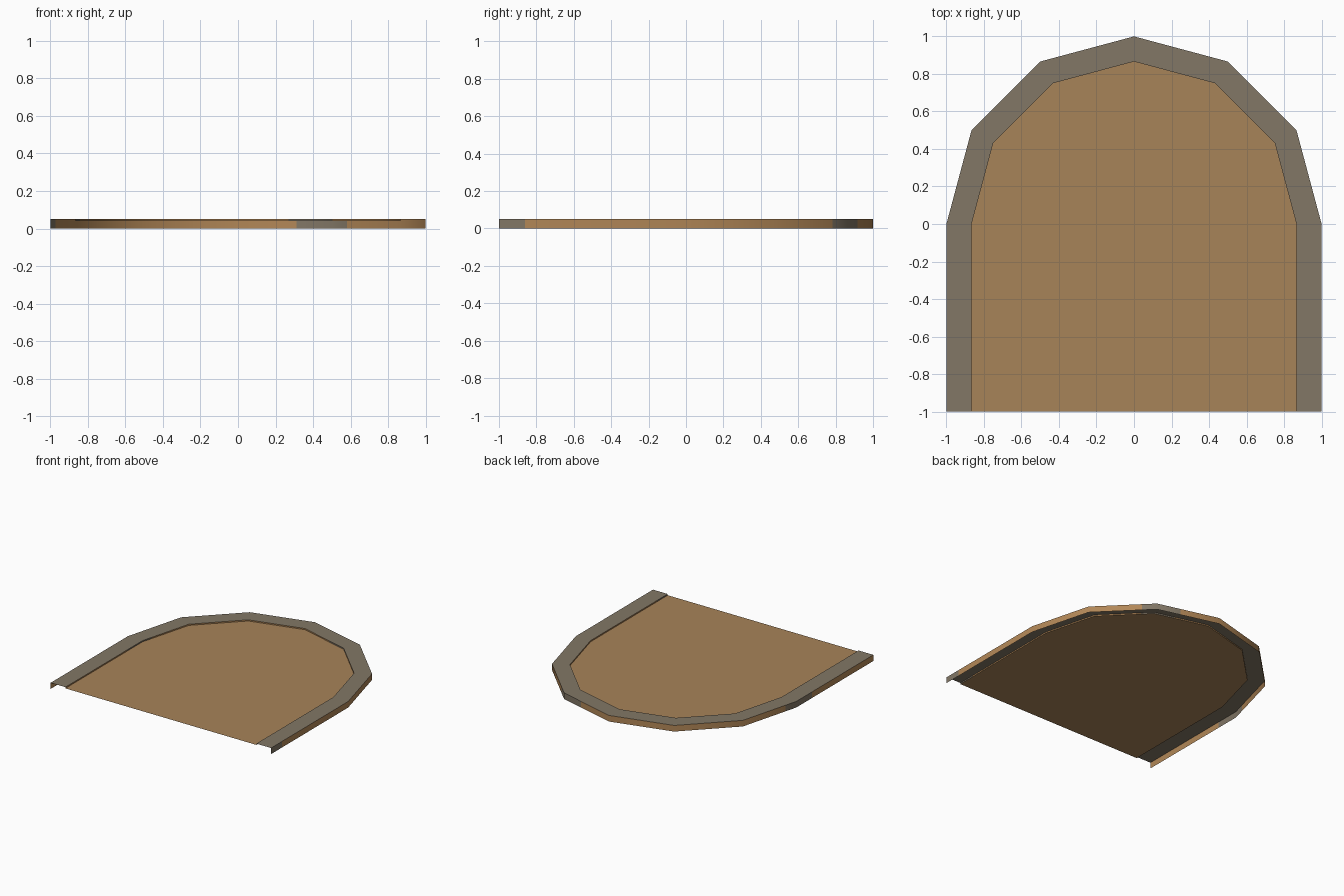
import bpy, math

if "Cube" in bpy.data.objects:
    bpy.data.objects.remove(bpy.data.objects["Cube"])

H, PANEL_Z, INNER = 0.05, 0.04, 0.866


def material(name, rgb):
    m = bpy.data.materials.new(name)
    lin = [((c / 255 + 0.055) / 1.055) ** 2.4 for c in rgb]
    m.diffuse_color = (*lin, 1)
    m.use_nodes = True
    m.node_tree.nodes["Principled BSDF"].inputs["Base Color"].default_value = m.diffuse_color
    return m


tan = material("tan panel", (167, 131, 89))
wood = material("warm wood edge", (178, 135, 87))
grey = material("weathered grey", (130, 119, 102))


def make(name, verts, faces, mats):
    me = bpy.data.meshes.new(name)
    me.from_pydata(verts, [], faces)
    for m in mats:
        me.materials.append(m)
    ob = bpy.data.objects.new(name, me)
    bpy.context.collection.objects.link(ob)
    return ob


# Arch outline: straight legs joined by a six-sided half circle
corners = [(1, -1)]
corners += [(math.cos(math.pi * i / 6), math.sin(math.pi * i / 6)) for i in range(7)]
corners += [(-1, -1)]

# Grey worn patches on the edges, as distances along the outline
patches = [(0, 0.14), (1.92, 2.23), (4.0, 4.31)]
path, dist = [(corners[0], 0.0)], 0.0
for a, b in zip(corners, corners[1:]):
    length = math.dist(a, b)
    for cut in sorted(c for p in patches for c in p):
        if dist + 0.001 < cut < dist + length - 0.001:
            t = (cut - dist) / length
            path.append(((a[0] + (b[0] - a[0]) * t, a[1] + (b[1] - a[1]) * t), cut))
    dist += length
    path.append((b, dist))


def inset(p):
    return p[0] * INNER, p[1] * INNER if p[1] > 0 else p[1]


# Rim: outer wall, flat top and short inner wall, open below and at the front
verts, faces, slots = [], [], []
for p, _ in path:
    q = inset(p)
    verts += [(*p, 0), (*p, H), (*q, H), (*q, PANEL_Z)]
for i in range(len(path) - 1):
    mid = (path[i][1] + path[i + 1][1]) / 2
    worn = any(lo < mid < hi for lo, hi in patches)
    for r in range(3):
        a, b = i * 4 + r, i * 4 + 4 + r
        faces.append((a, b, b + 1, a + 1))
        slots.append(0 if r == 1 or worn else 1)
rim = make("arched_rim", verts, faces, [grey, wood])
for poly, s in zip(rim.data.polygons, slots):
    poly.material_index = s
rim.data.shade_smooth()
rim.data.set_sharp_from_angle(angle=math.radians(40))

# Recessed panel
pts = [(*inset(p), PANEL_Z) for p in corners]
make("recessed_panel", pts, [tuple(range(len(pts)))], [tan])
